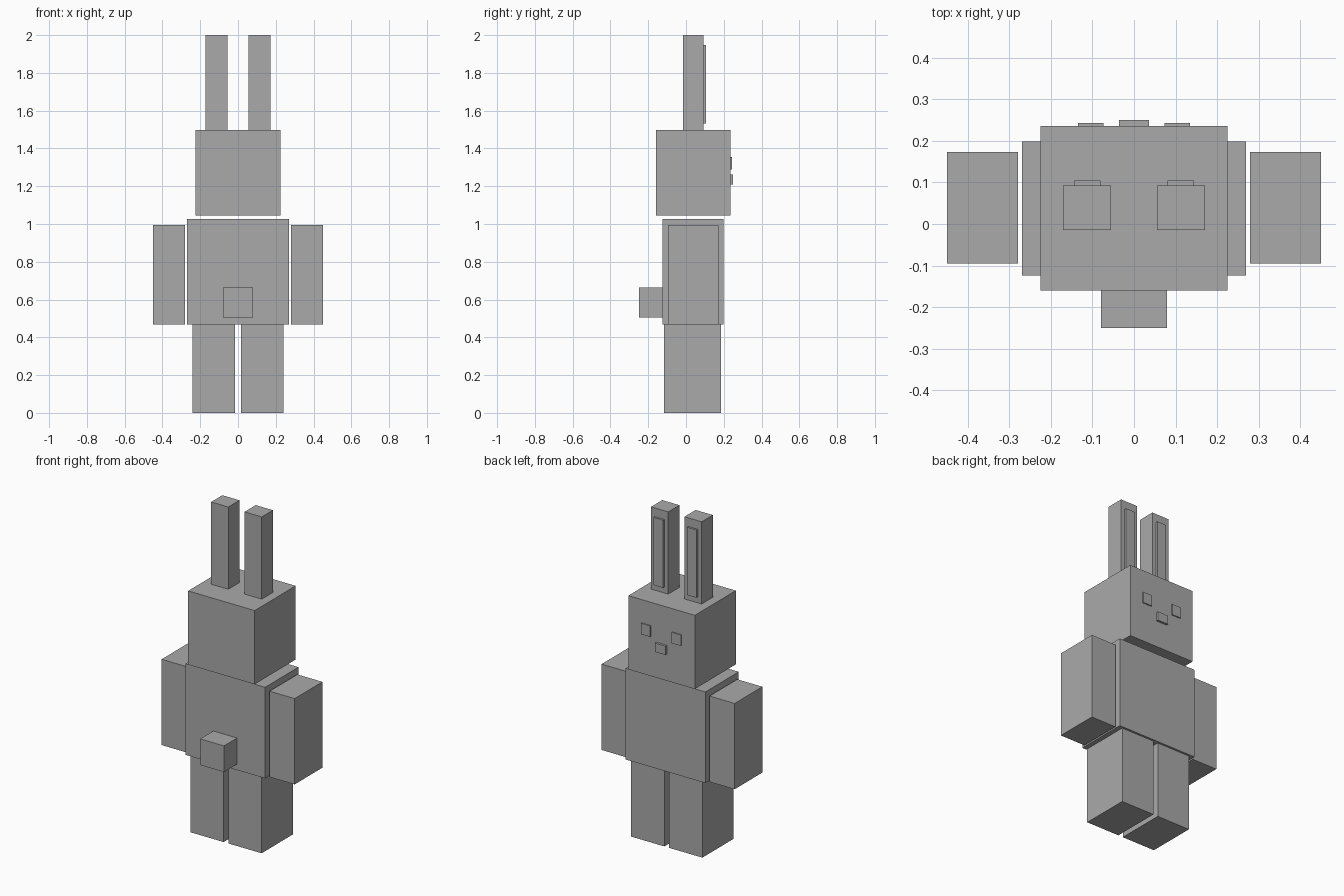
import bpy

if "Cube" in bpy.data.objects:
    bpy.data.objects.remove(bpy.data.objects["Cube"])

grey = bpy.data.materials.new("plain grey")
grey.diffuse_color = (0.4, 0.4, 0.4, 1.0)
grey.use_nodes = True
grey.node_tree.nodes["Principled BSDF"].inputs["Base Color"].default_value = grey.diffuse_color


def box(name, xs, ys, zs):
    """Axis-aligned box from its extents."""
    (x0, x1), (y0, y1), (z0, z1) = sorted(xs), ys, zs
    verts = [(x, y, z) for z in (z0, z1)
             for x, y in ((x0, y0), (x1, y0), (x1, y1), (x0, y1))]
    faces = [(3, 2, 1, 0), (4, 5, 6, 7)]
    faces += [(i, (i + 1) % 4, (i + 1) % 4 + 4, i + 4) for i in range(4)]
    mesh = bpy.data.meshes.new(name)
    mesh.from_pydata(verts, [], faces)
    mesh.materials.append(grey)
    obj = bpy.data.objects.new(name, mesh)
    bpy.context.collection.objects.link(obj)
    return obj


def pair(name, xs, ys, zs):
    """The same box on both sides of x = 0."""
    for side, s in (("right", 1), ("left", -1)):
        box(f"{side}_{name}", (s * xs[0], s * xs[1]), ys, zs)


# Body and limbs
box("torso", (-0.27, 0.27), (-0.124, 0.199), (0.469, 1.026))
pair("arm", (0.28, 0.45), (-0.095, 0.173), (0.469, 0.994))
pair("leg", (0.016, 0.241), (-0.116, 0.186), (0.0, 0.469))
box("tail", (-0.08, 0.08), (-0.25, -0.124), (0.505, 0.665))

# Head and face (the face looks towards +y)
box("head", (-0.225, 0.225), (-0.16, 0.236), (1.046, 1.497))
pair("eye", (0.073, 0.135), (0.236, 0.243), (1.288, 1.355))
box("nose", (-0.036, 0.036), (0.236, 0.25), (1.209, 1.263))

# Ears with raised inner plates
pair("ear", (0.055, 0.171), (-0.015, 0.093), (1.497, 2.0))
pair("inner_ear", (0.081, 0.145), (0.093, 0.105), (1.533, 1.947))
